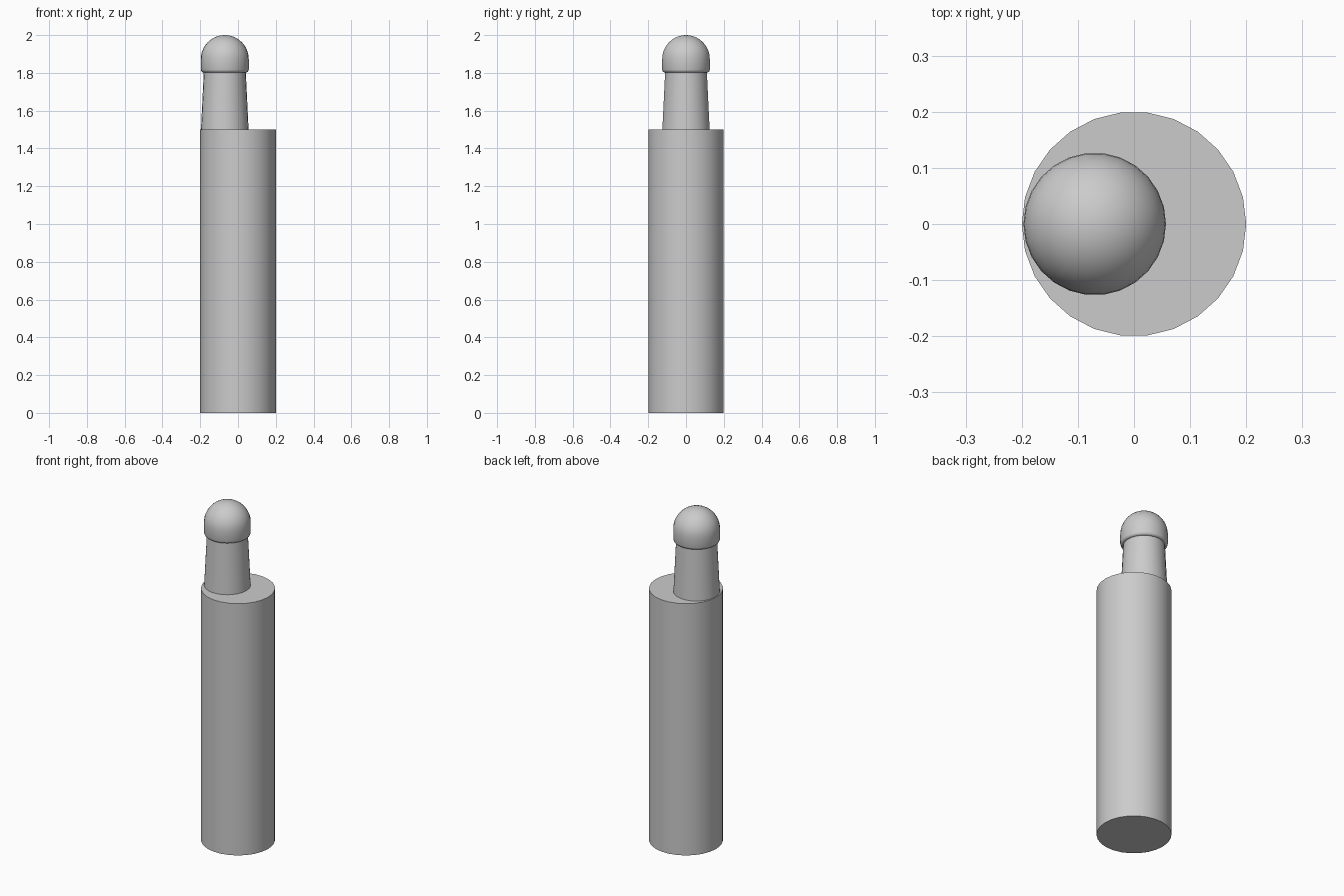
import bpy, bmesh, math

SIDES = 26

cube = bpy.data.objects.get("Cube")
if cube:
    bpy.data.objects.remove(cube, do_unlink=True)

grey = bpy.data.materials.new("light_grey")
grey.use_nodes = True
grey.diffuse_color = (0.6, 0.6, 0.6, 1)
grey.node_tree.nodes["Principled BSDF"].inputs["Base Color"].default_value = (0.6, 0.6, 0.6, 1)


def lathe(name, profile, x):
    """Revolve (radius, height) points into a closed solid standing at x."""
    bm = bmesh.new()
    rings = []
    for r, z in profile:
        if r == 0:
            rings.append([bm.verts.new((0, 0, z))] * SIDES)
        else:
            turns = [math.tau * i / SIDES for i in range(SIDES)]
            rings.append([bm.verts.new((r * math.cos(a), r * math.sin(a), z)) for a in turns])
    for low, high in zip(rings, rings[1:]):
        for i in range(SIDES):
            j = (i + 1) % SIDES
            corners = dict.fromkeys([low[i], low[j], high[j], high[i]])
            bm.faces.new(list(corners))
    # Flat caps on open ends
    for ring, r in ((rings[0], profile[0][0]), (rings[-1], profile[-1][0])):
        if r > 0:
            bm.faces.new(ring)
    bmesh.ops.recalc_face_normals(bm, faces=bm.faces)
    mesh = bpy.data.meshes.new(name)
    bm.to_mesh(mesh)
    bm.free()
    mesh.materials.append(grey)
    obj = bpy.data.objects.new(name, mesh)
    bpy.context.collection.objects.link(obj)
    obj.location.x = x
    bpy.ops.object.select_all(action="DESELECT")
    obj.select_set(True)
    bpy.context.view_layer.objects.active = obj
    bpy.ops.object.shade_smooth_by_angle(angle=math.radians(35))
    return obj


# Main cylinder
lathe("body", [(0.2, 0), (0.2, 1.5)], 0)

# Tapered off-centre neck
POST_X = -0.07
lathe("neck", [(0.126, 1.5), (0.111, 1.81)], POST_X)

# Domed cap with a softened lower rim
R, SPRING = 0.127, 1.873
cap = [(0.108, 1.802), (0.118, 1.803), (0.124, 1.808), (R, 1.817)]
steps = 10
for k in range(steps):
    a = math.pi / 2 * k / steps
    cap.append((R * math.cos(a), SPRING + R * math.sin(a)))
cap.append((0, SPRING + R))
lathe("domed_cap", cap, POST_X)
